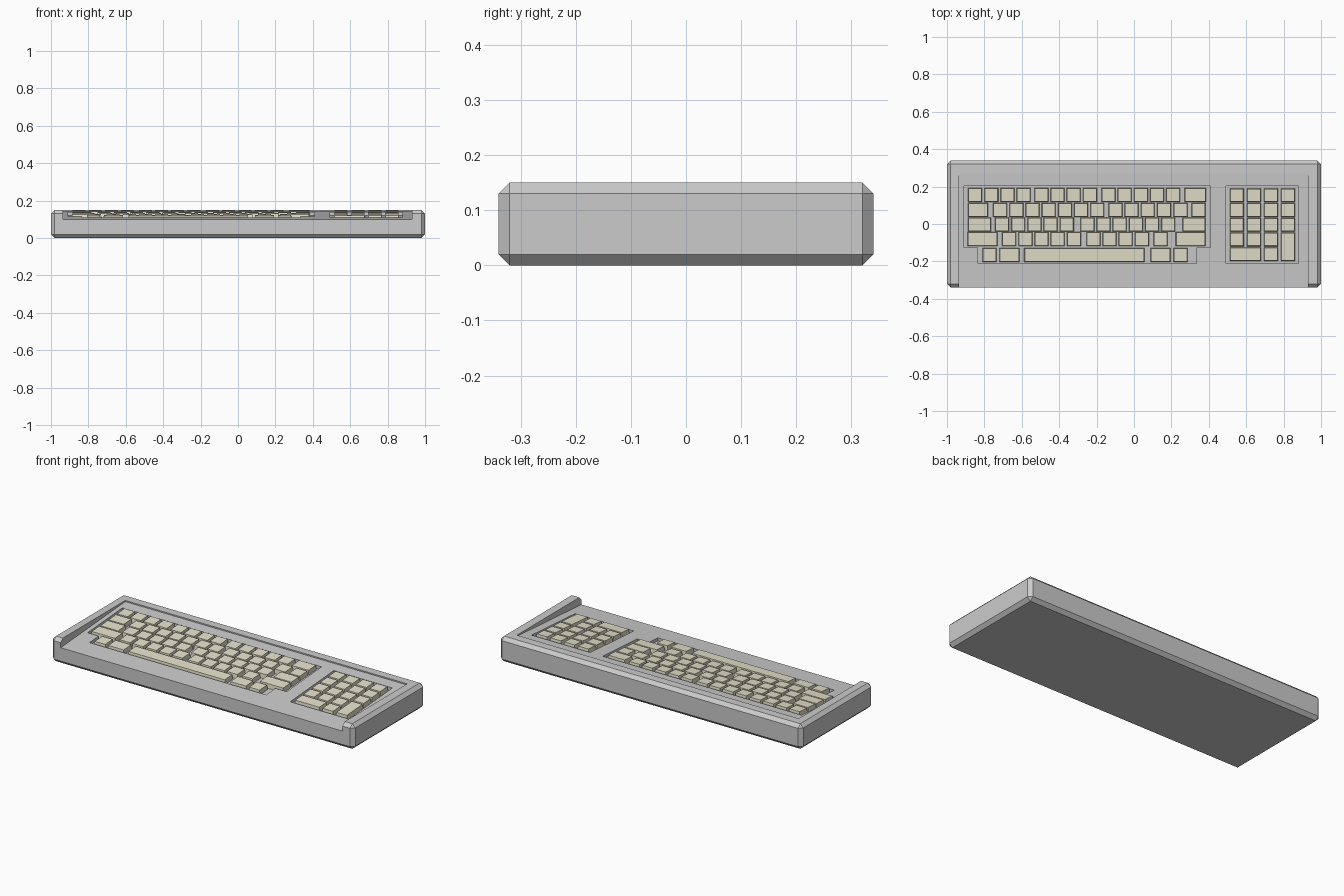
import bpy, bmesh

if "Cube" in bpy.data.objects:
    bpy.data.objects.remove(bpy.data.objects["Cube"])

def plate(y):
    """Height of the sloping key plate."""
    return 0.10 + 0.07 * (y + 0.34)

def add_prism(bm, outline, low, high, inset=0.0):
    """Prism over an xy outline, following the plate slope; the top can taper in."""
    cx = sum(p[0] for p in outline) / len(outline)
    cy = sum(p[1] for p in outline) / len(outline)
    sign = lambda v: (v > 0) - (v < 0)
    bottom = [bm.verts.new((x, y, plate(y) + low)) for x, y in outline]
    top = []
    for x, y in outline:
        tx, ty = x - inset * sign(x - cx), y - inset * sign(y - cy)
        top.append(bm.verts.new((tx, ty, plate(ty) + high)))
    bm.faces.new(bottom[::-1])
    bm.faces.new(top)
    n = len(outline)
    for i in range(n):
        j = (i + 1) % n
        bm.faces.new((bottom[i], bottom[j], top[j], top[i]))

def rect(x0, x1, y0, y1):
    return [(x0, y0), (x1, y0), (x1, y1), (x0, y1)]

def make_object(name, bm, mat=None):
    bmesh.ops.recalc_face_normals(bm, faces=bm.faces)
    mesh = bpy.data.meshes.new(name)
    bm.to_mesh(mesh)
    bm.free()
    if mat:
        mesh.materials.append(mat)
    ob = bpy.data.objects.new(name, mesh)
    bpy.context.collection.objects.link(ob)
    return ob

def cut(target, name, outline, low, high):
    bm = bmesh.new()
    add_prism(bm, outline, low, high)
    cutter = make_object(name, bm)
    cutter.hide_render = True
    mod = target.modifiers.new(name, 'BOOLEAN')
    mod.operation = 'DIFFERENCE'
    mod.solver = 'EXACT'
    mod.object = cutter
    bpy.context.view_layer.objects.active = target
    bpy.ops.object.modifier_apply(modifier=mod.name)
    bpy.data.objects.remove(cutter)

# Chamfered case
bm = bmesh.new()
bmesh.ops.create_cube(bm, size=1)
for v in bm.verts:
    v.co = (v.co.x * 2, v.co.y * 0.68, (v.co.z + 0.5) * 0.15)
bmesh.ops.bevel(bm, geom=bm.edges[:], offset=0.02, segments=1, affect='EDGES')
case = make_object("case", bm)

# Sloping plate open at the front, then the two key wells
cut(case, "plate_cutter", rect(-0.935, 0.93, -0.45, 0.27), 0, 0.1)
cut(case, "main_well_cutter",
    [(-0.834, -0.212), (0.335, -0.212), (0.335, -0.125), (0.41, -0.125),
     (0.41, 0.204), (-0.908, 0.204), (-0.908, -0.125), (-0.834, -0.125)], -0.018, 0.05)
cut(case, "pad_well_cutter", rect(0.492, 0.88, -0.21, 0.203), -0.018, 0.05)

cream = bpy.data.materials.new("cream")
cream.diffuse_color = (0.78, 0.75, 0.60, 1)
cream.use_nodes = True
cream.node_tree.nodes["Principled BSDF"].inputs["Base Color"].default_value = cream.diffuse_color
LOW, HIGH, TAPER = -0.019, 0.009, 0.003

# Main keys: per row, runs of (start x, key width, count)
PITCH, KEY = 0.0865, 0.075
rows = [
    (0.155, [(-0.887, KEY, 4), (-0.533, KEY, 4), (-0.174, KEY, 5), (0.27, 0.115, 1)]),
    (0.075, [(-0.887, 0.107, 1), (-0.753, KEY, 7), (-0.137, KEY, 4), (0.212, KEY, 1), (0.308, KEY, 1)]),
    (-0.003, [(-0.887, 0.123, 1), (-0.743, KEY, 5), (-0.287, KEY, 6), (0.26, 0.123, 1)]),
    (-0.081, [(-0.89, 0.16, 1), (-0.705, KEY, 5), (-0.255, KEY, 4), (0.105, KEY, 1), (0.223, 0.16, 1)]),
    (-0.166, [(-0.81, KEY, 1), (-0.72, 0.107, 1), (-0.587, 0.643, 1), (0.088, 0.107, 1), (0.212, KEY, 1)]),
]
bm = bmesh.new()
for y, runs in rows:
    for x, width, count in runs:
        for i in range(count):
            x0 = x + i * PITCH
            add_prism(bm, rect(x0, x0 + width, y - 0.0375, y + 0.0375), LOW, HIGH, TAPER)
make_object("main_keys", bm, cream)

# Number pad: 4 by 5 grid with a wide key bottom left and a tall key bottom right
bm = bmesh.new()
for c in range(4):
    for r in range(5):
        x0, x1 = 0.512 + c * 0.091, 0.587 + c * 0.091
        y0, y1 = 0.117 - r * 0.0787, 0.19 - r * 0.0787
        if (c, r) in ((1, 4), (3, 4)):
            continue
        if (c, r) == (0, 4):
            x1 += 0.091
        if (c, r) == (3, 3):
            y0 -= 0.0787
        add_prism(bm, rect(x0, x1, y0, y1), LOW, HIGH, TAPER)
make_object("pad_keys", bm, cream)
